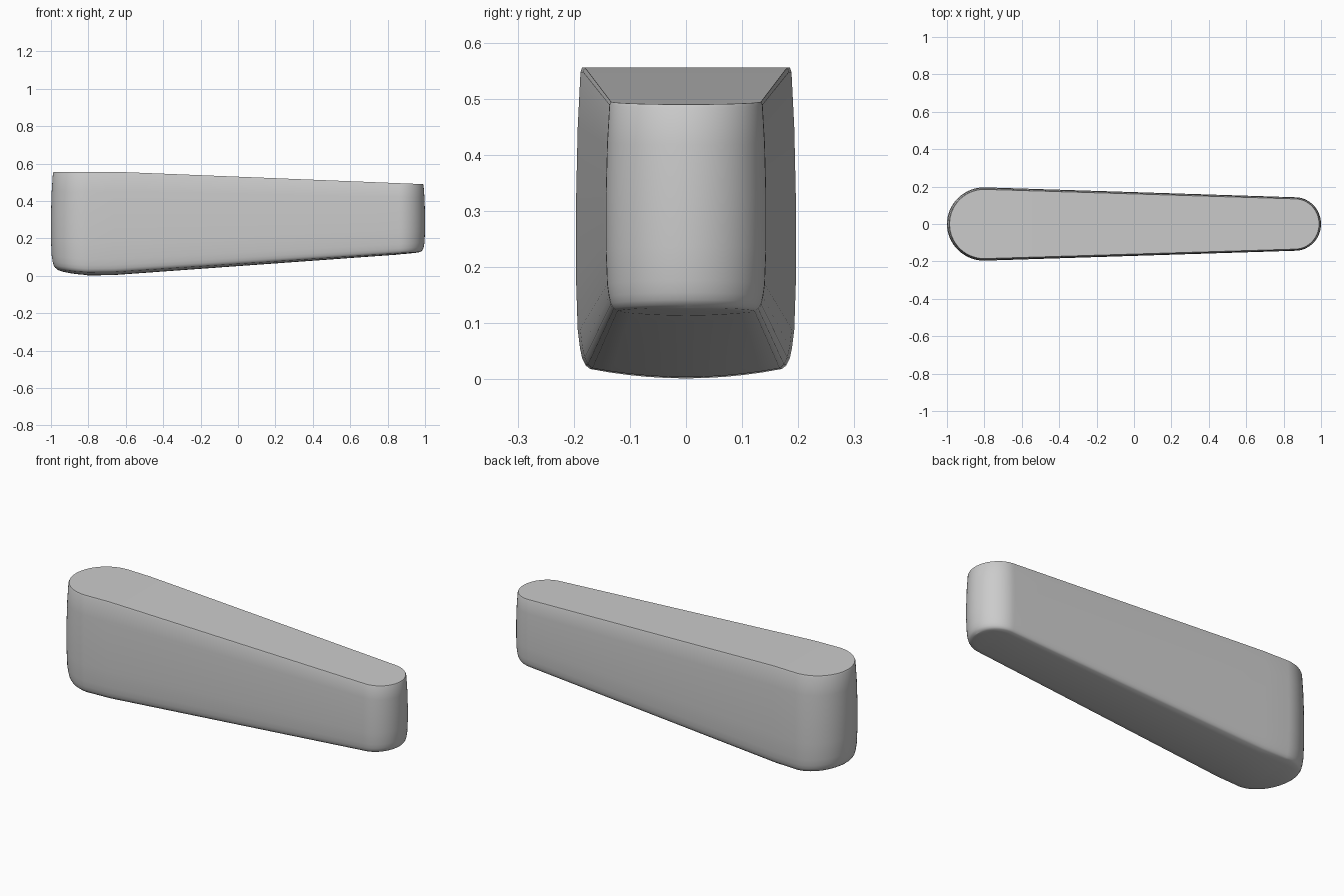
import bpy, bmesh, math

cube = bpy.data.objects.get("Cube")
if cube:
    bpy.data.objects.remove(cube)

grey = bpy.data.materials.new("plain grey")
grey.use_nodes = True
colour = (0.6, 0.6, 0.6, 1)
grey.diffuse_color = colour
grey.node_tree.nodes["Principled BSDF"].inputs["Base Color"].default_value = colour

CAP, MID, ACROSS = 16, 12, 10
# Side profile: height fraction, inset from the widest outline
SIDE = [(0, .025), (.012, .017), (.035, .011), (.07, .007), (.13, .003),
        (.3, 0), (.55, 0), (.8, .003), (.985, .008), (1, .011)]


def outline(d):
    """Half plan outline, wide tip to narrow tip, inset by d."""
    pts = []
    for i in range(CAP + 1):
        a = math.pi / 2 * i / CAP
        pts.append((-.8 - (.2 - d * 1.3) * math.cos(a), (.196 - d) * math.sin(a)))
    x0, y0 = pts[-1]
    end = [(.86 + (.14 - d) * math.sin(math.pi / 2 * i / CAP),
            (.143 - d * .8) * math.cos(math.pi / 2 * i / CAP)) for i in range(CAP + 1)]
    x1, y1 = end[0]
    for i in range(1, MID):
        f = i / MID
        pts.append((x0 + (x1 - x0) * f, y0 + (y1 - y0) * f))
    return pts + end


def top_z(x):
    return .556 - .066 * max(0, (x + .65) / 1.64)


def bottom_z(x, f):
    """Underside height; f runs -1 to 1 across the width."""
    base = max(0, (x + .72) * .072) + .018 * max(0, (-.72 - x) / .25) ** 2
    dome = .018 - .012 * (x + 1) / 2
    return base + dome * f * f


# One closed cross-section per station, joined into a body
rings = [outline(d) for t, d in SIDE]
bm = bmesh.new()
sections = []
for s in range(len(rings[0])):
    def side(sign):
        out = []
        for (t, d), ring in zip(SIDE, rings):
            x, y = ring[s]
            low = bottom_z(x, 1)
            out.append((x, sign * y, low + (top_z(x) - low) * t))
        return out

    front, back = side(-1), side(1)
    xt, yt = rings[-1][s]
    xb, yb = rings[0][s]
    steps = [2 * k / ACROSS - 1 for k in range(1, ACROSS)]
    top = [(xt, yt * f, top_z(xt)) for f in steps]
    tip = s in (0, len(rings[0]) - 1)
    under = [(xb, yb * f, bottom_z(xb, 1 if tip else f)) for f in steps]
    # Keep the underside rim level with the tips as the section narrows
    if not tip:
        full = .196 if xb < -.8 else (.143 if xb > .86 else yb)
        under = [(xb, yb * f, bottom_z(xb, 1) - (bottom_z(xb, 1) - bottom_z(xb, f))
                  * min(1, yb / full)) for f in steps]
    loop = front + top + back[::-1] + under[::-1]
    sections.append([bm.verts.new(p) for p in loop])

for a, b in zip(sections, sections[1:]):
    n = len(a)
    for k in range(n):
        m = (k + 1) % n
        bm.faces.new((a[k], a[m], b[m], b[k]))
bmesh.ops.remove_doubles(bm, verts=bm.verts, dist=1e-5)
bmesh.ops.recalc_face_normals(bm, faces=bm.faces)
for face in bm.faces:
    face.smooth = True

mesh = bpy.data.meshes.new("tapered_body")
bm.to_mesh(mesh)
bm.free()
mesh.materials.append(grey)
body = bpy.data.objects.new("tapered_body", mesh)
bpy.context.collection.objects.link(body)
bpy.context.view_layer.objects.active = body
body.select_set(True)
bpy.ops.object.shade_smooth_by_angle(angle=math.radians(35))
